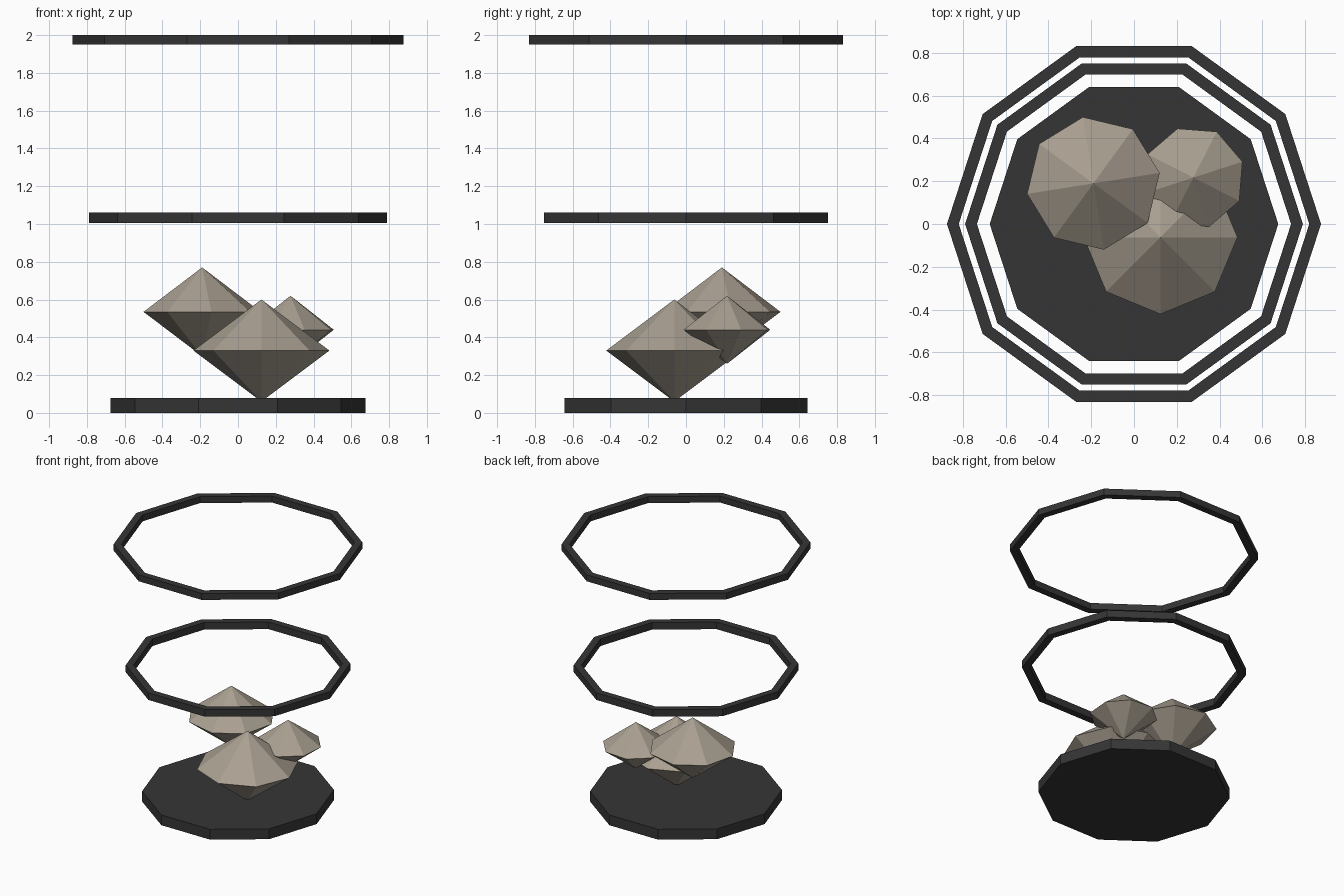
import bpy, bmesh, math

if "Cube" in bpy.data.objects:
    bpy.data.objects.remove(bpy.data.objects["Cube"])


def material(name, rgb):
    m = bpy.data.materials.new(name)
    m.diffuse_color = (*rgb, 1.0)
    m.use_nodes = True
    m.node_tree.nodes["Principled BSDF"].inputs["Base Color"].default_value = m.diffuse_color
    return m


dark = material("charcoal", (0.036, 0.036, 0.036))
stone = material("warm_stone", (0.40, 0.35, 0.285))


def lathe(name, profile, sides, mat, location=(0, 0, 0), turn=0.0, closed=False):
    """Sweep (radius, z) points round z; radius 0 becomes a single pole."""
    bm = bmesh.new()
    rows = []
    for r, z in profile:
        if r == 0:
            rows.append([bm.verts.new((0, 0, z))] * sides)
        else:
            rows.append([bm.verts.new((r * math.cos(a), r * math.sin(a), z))
                         for a in (turn + math.tau * i / sides for i in range(sides))])
    pairs = list(zip(rows, rows[1:]))
    if closed:
        pairs.append((rows[-1], rows[0]))
    for low, high in pairs:
        for i in range(sides):
            j = (i + 1) % sides
            corners = list(dict.fromkeys((low[i], low[j], high[j], high[i])))
            bm.faces.new(corners)
    if not closed and profile[0][0] > 0:      # flat caps on a solid disc
        bm.faces.new(rows[0][::-1])
        bm.faces.new(rows[-1])
    bmesh.ops.recalc_face_normals(bm, faces=bm.faces)
    mesh = bpy.data.meshes.new(name)
    bm.to_mesh(mesh)
    bm.free()
    mesh.materials.append(mat)
    obj = bpy.data.objects.new(name, mesh)
    obj.location = location
    bpy.context.collection.objects.link(obj)
    return obj


# Ten-sided base plate
lathe("base_plate", [(0.675, 0), (0.675, 0.08)], 10, dark)

# Two floating ten-sided hoops
for name, outer, inner, z0, z1 in (("middle_hoop", 0.79, 0.735, 1.005, 1.06),
                                   ("top_hoop", 0.875, 0.82, 1.95, 2.0)):
    lathe(name, [(outer, z0), (outer, z1), (inner, z1), (inner, z0)], 10, dark, closed=True)

# Eight-sided double-pyramid rocks
for name, loc, radius, height, turn in (
        ("large_rock", (0.124, -0.062, 0.33), 0.36, 0.27, 0),
        ("medium_rock", (-0.19, 0.19, 0.535), 0.314, 0.235, 9),
        ("small_rock", (0.278, 0.217, 0.44), 0.241, 0.18, 18)):
    lathe(name, [(0, -height), (radius, 0), (0, height)], 8, stone, loc, math.radians(turn))
